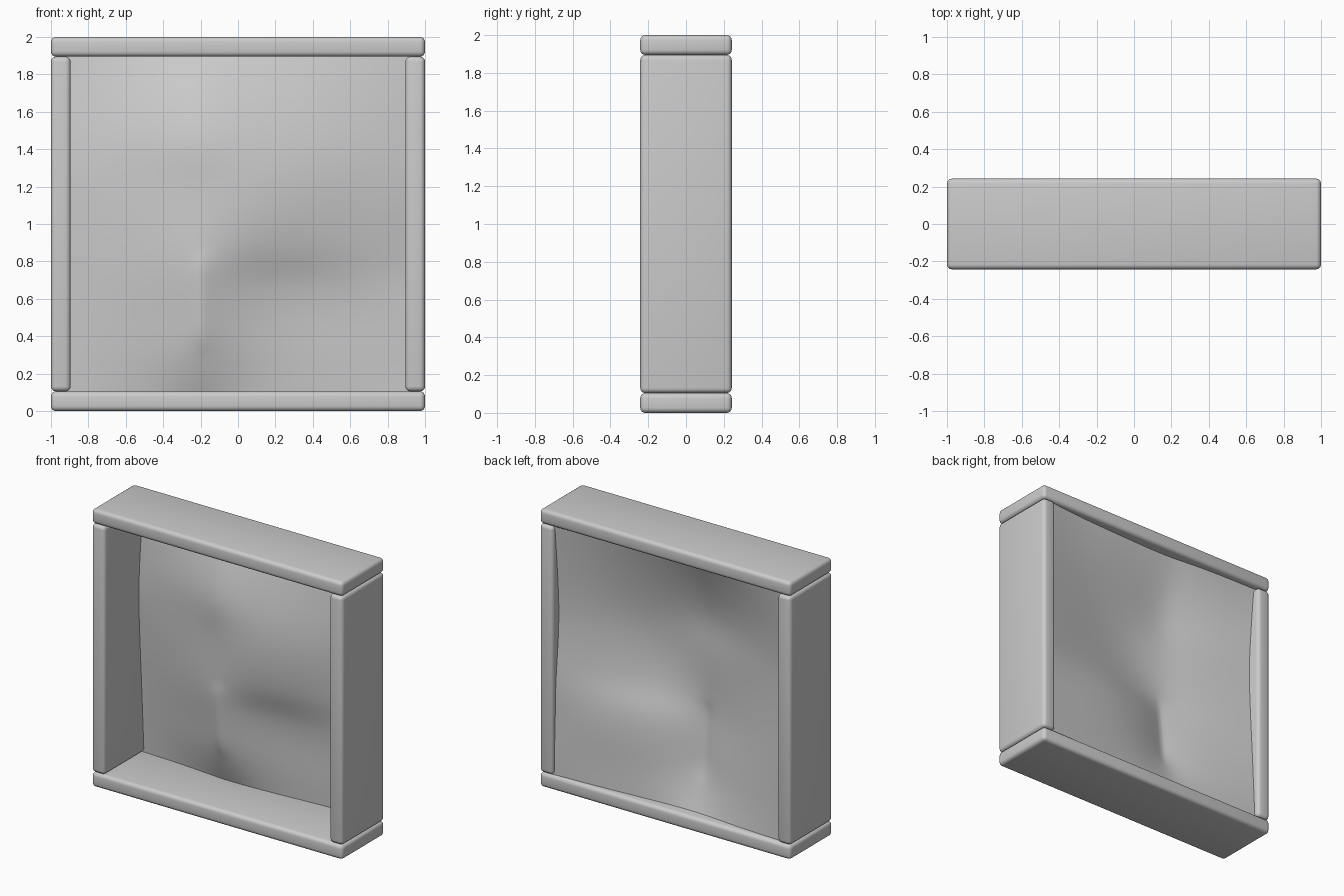
import bpy
import bmesh

cube = bpy.data.objects.get("Cube")
if cube:
    bpy.data.objects.remove(cube, do_unlink=True)

# One plain grey for everything
grey = bpy.data.materials.new("plain_grey")
grey.use_nodes = True
grey.diffuse_color = (0.6, 0.6, 0.6, 1)
grey.node_tree.nodes["Principled BSDF"].inputs["Base Color"].default_value = (0.6, 0.6, 0.6, 1)


def add_object(name, bm):
    """Smooth-shaded grey object from a bmesh."""
    for face in bm.faces:
        face.smooth = True
    mesh = bpy.data.meshes.new(name)
    bm.to_mesh(mesh)
    bm.free()
    mesh.materials.append(grey)
    obj = bpy.data.objects.new(name, mesh)
    bpy.context.collection.objects.link(obj)
    return obj


def board(name, size, location):
    """Plank with softly rounded edges."""
    bm = bmesh.new()
    bmesh.ops.create_cube(bm, size=1)
    bmesh.ops.scale(bm, vec=size, verts=bm.verts)
    bmesh.ops.bevel(bm, geom=bm.edges[:], offset=0.027, segments=4,
                    profile=0.5, affect='EDGES')
    add_object(name, bm).location = location


# Frame
depth = 0.485
thick = 0.105
board("top_board", (2, depth, thick), (0, 0, 2 - thick / 2))
board("bottom_board", (2, depth, thick), (0, 0, thick / 2))
for name, side in (("right_board", -1), ("left_board", 1)):
    board(name, (thick, depth, 2 - 2 * thick), (side * (1 - thick / 2), 0, 1))

# Rumpled back sheet: depths in hundredths, rows from bottom to top
columns = (-0.92, -0.6, -0.35, -0.2, 0.05, 0.35, 0.65, 0.92)
rows = (0.08, 0.3, 0.5, 0.7, 0.85, 1.05, 1.25, 1.45, 1.7, 1.92)
depths = ((21, 20, 18, 17, 17, 19, 21, 22),
          (20, 17, 12, 7, 14, 18, 20, 22),
          (19, 15, 10, 5, 13, 18, 20, 21),
          (18, 13, 7, 3, 11, 16, 18, 21),
          (17, 12, 6, 2, 5, 10, 15, 20),
          (16, 11, 6, 3, 2, 7, 13, 18),
          (15, 11, 6, 3, 2, 6, 12, 17),
          (16, 11, 5, 1, 4, 8, 13, 18),
          (18, 15, 11, 8, 10, 13, 16, 20),
          (20, 20, 19, 17, 17, 18, 19, 22))
bm = bmesh.new()
grid = [[bm.verts.new((x, d / 100, z)) for x, d in zip(columns, line)]
        for z, line in zip(rows, depths)]
for low, high in zip(grid, grid[1:]):
    for i in range(len(columns) - 1):
        bm.faces.new((low[i], low[i + 1], high[i + 1], high[i]))

# Sharper vertical fold along the lower middle, square corners
crease = bm.edges.layers.float.new("crease_edge")
for edge in bm.edges:
    if all(abs(v.co.x + 0.2) < 0.01 and 0.2 < v.co.z < 0.9 for v in edge.verts):
        edge[crease] = 0.6
sheet = add_object("back_sheet", bm)
subdivision = sheet.modifiers.new("soft_folds", 'SUBSURF')
subdivision.levels = subdivision.render_levels = 3
corners = sheet.data.attributes.new("crease_vert", 'FLOAT', 'POINT')
for vert in sheet.data.vertices:
    if abs(vert.co.x) > 0.9 and abs(vert.co.z - 1) > 0.9:
        corners.data[vert.index].value = 1
